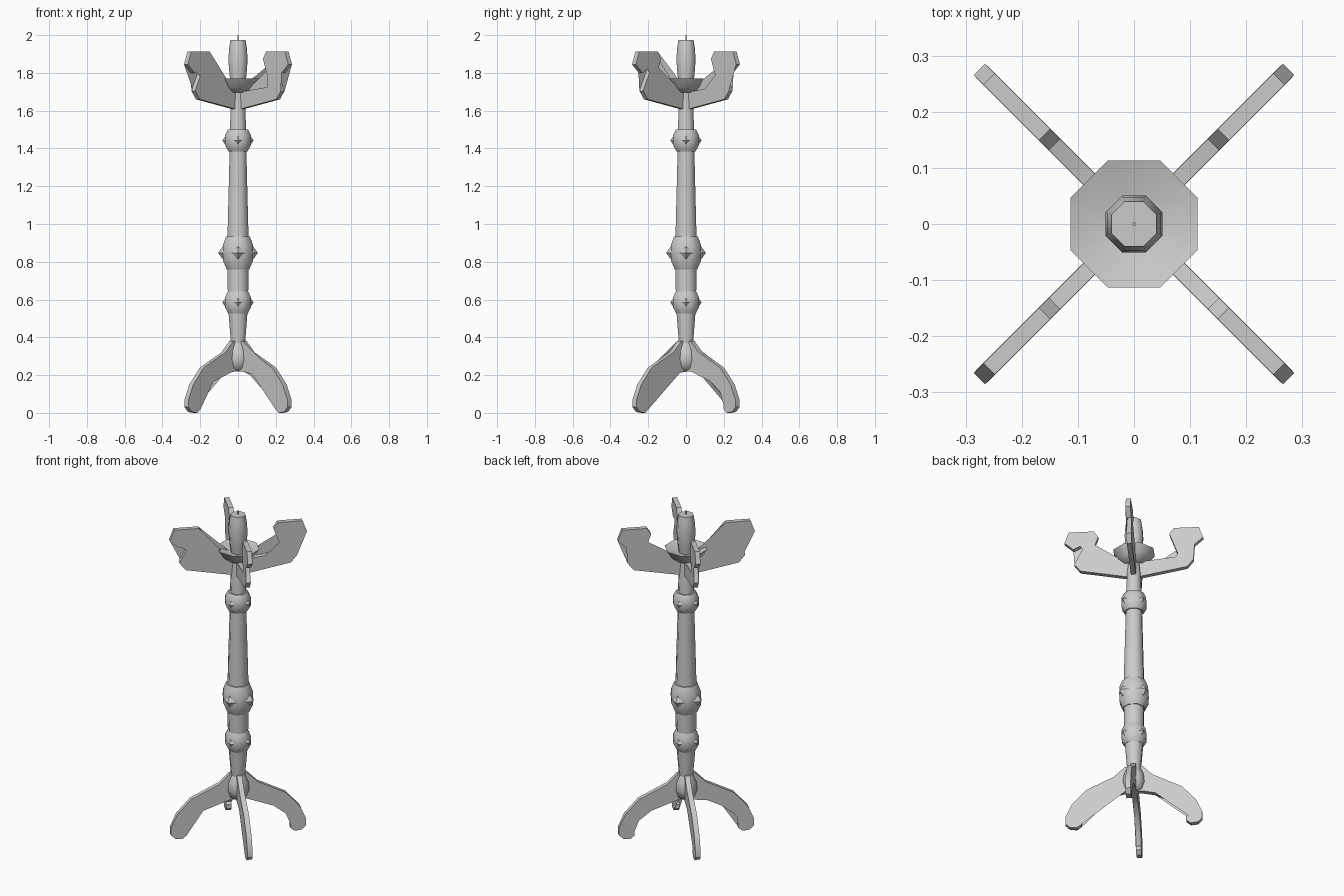
import bpy, bmesh, math
from mathutils import Matrix, Vector

cube = bpy.data.objects.get("Cube")
if cube:
    bpy.data.objects.remove(cube, do_unlink=True)

metal = bpy.data.materials.new("grey_metal")
metal.use_nodes = True
grey = (0.6, 0.6, 0.6, 1)
metal.diffuse_color = grey
metal.node_tree.nodes["Principled BSDF"].inputs["Base Color"].default_value = grey


def finish(name, bm, angle):
    bmesh.ops.recalc_face_normals(bm, faces=bm.faces)
    mesh = bpy.data.meshes.new(name)
    bm.to_mesh(mesh)
    bm.free()
    mesh.materials.append(metal)
    obj = bpy.data.objects.new(name, mesh)
    bpy.context.collection.objects.link(obj)
    bpy.ops.object.select_all(action='DESELECT')
    obj.select_set(True)
    bpy.context.view_layer.objects.active = obj
    bpy.ops.object.shade_smooth_by_angle(angle=math.radians(angle))
    return obj


def turned(name, profile, sides=8, angle=50):
    """Eight-sided turning; profile is (half width across flats, height)."""
    bm = bmesh.new()
    rings = []
    for half, z in profile:
        r = half / math.cos(math.pi / sides)
        turns = [(i + 0.5) * math.tau / sides for i in range(sides)]
        rings.append([bm.verts.new((r * math.cos(a), r * math.sin(a), z)) for a in turns])
    for low, high in zip(rings, rings[1:]):
        for i in range(sides):
            j = (i + 1) % sides
            bm.faces.new((low[i], low[j], high[j], high[i]))
    bm.faces.new(rings[0])
    bm.faces.new(rings[-1])
    return finish(name, bm, angle)


def brackets(name, outline, thick):
    """Flat cut-out plates on the four diagonals; outline is (radius, height)."""
    bm = bmesh.new()
    for k in range(4):
        spin = Matrix.Rotation(math.pi / 4 + k * math.pi / 2, 3, 'Z')
        sides = [[bm.verts.new(spin @ Vector((r, s * thick / 2, z))) for r, z in outline]
                 for s in (-1, 1)]
        for side in sides:
            bm.faces.new(side)
        n = len(outline)
        for i in range(n):
            j = (i + 1) % n
            bm.faces.new((sides[0][i], sides[0][j], sides[1][j], sides[1][i]))
    bmesh.ops.triangulate(bm, faces=[f for f in bm.faces if len(f.verts) > 4])
    return finish(name, bm, 35)


def studs(name, z, inner, tip, size):
    """Four diamond pyramids facing the front, back and sides."""
    bm = bmesh.new()
    for k in range(4):
        spin = Matrix.Rotation(k * math.pi / 2, 3, 'Z')
        base = [bm.verts.new(spin @ Vector((inner, y * size, z + h * size)))
                for y, h in ((1, 0), (0, 1), (-1, 0), (0, -1))]
        point = bm.verts.new(spin @ Vector((tip, 0, z)))
        bm.faces.new(base)
        for i in range(4):
            bm.faces.new((base[i], base[(i + 1) % 4], point))
    return finish(name, bm, 20)


# Central column
turned("base_hub", [(.02, .22), (.045, .235), (.06, .28), (.055, .33), (.035, .375)])
turned("lower_stem", [(.037, .36), (.05, .53)])
turned("middle_stem", [(.054, .63), (.056, .78)])
turned("main_shaft", [(.056, .92), (.044, 1.40)])
turned("upper_stem", [(.044, 1.48), (.038, 1.62), (.03, 1.71)])

# Knobs with studs
for name, bottom, top, half, tip, size in (
        ("lower_knob", .525, .645, .068, .083, .03),
        ("middle_knob", .76, .935, .08, .105, .043),
        ("upper_knob", 1.385, 1.50, .068, .083, .03)):
    height = top - bottom
    turned(name, [(half * .75, bottom), (half, bottom + height * .27),
                  (half, bottom + height * .73), (half * .78, top)])
    studs(name + "_studs", (bottom + top) / 2, half - .006, tip, size)

# Drip dish, candle and wick
turned("drip_dish", [(.05, 1.695), (.085, 1.725), (.113, 1.77), (.04, 1.745)], angle=60)
turned("candle", [(.038, 1.74), (.045, 1.79), (.051, 1.87), (.047, 1.93), (.040, 1.975)])
turned("wick", [(.003, 1.97), (.003, 2.0)], sides=4)

# Scrolled arms
brackets("scroll_arms", [
    (.0, 1.61), (.04, 1.61), (.30, 1.66), (.335, 1.705), (.26, 1.855), (.265, 1.872),
    (.335, 1.878), (.345, 1.85), (.315, 1.838), (.295, 1.85), (.295, 1.825),
    (.34, 1.80), (.39, 1.845), (.365, 1.912), (.225, 1.912), (.20, 1.875),
    (.252, 1.735), (.235, 1.725), (.04, 1.70), (.0, 1.70)], .028)

# Curved legs
brackets("curved_legs", [
    (.0, .22), (.05, .22), (.12, .205), (.20, .165), (.27, .11), (.315, .055),
    (.295, .045), (.295, .02), (.32, .0), (.36, .005), (.385, .03), (.385, .07),
    (.35, .15), (.27, .24), (.20, .275), (.11, .32), (.05, .38), (.0, .38)], .03)
